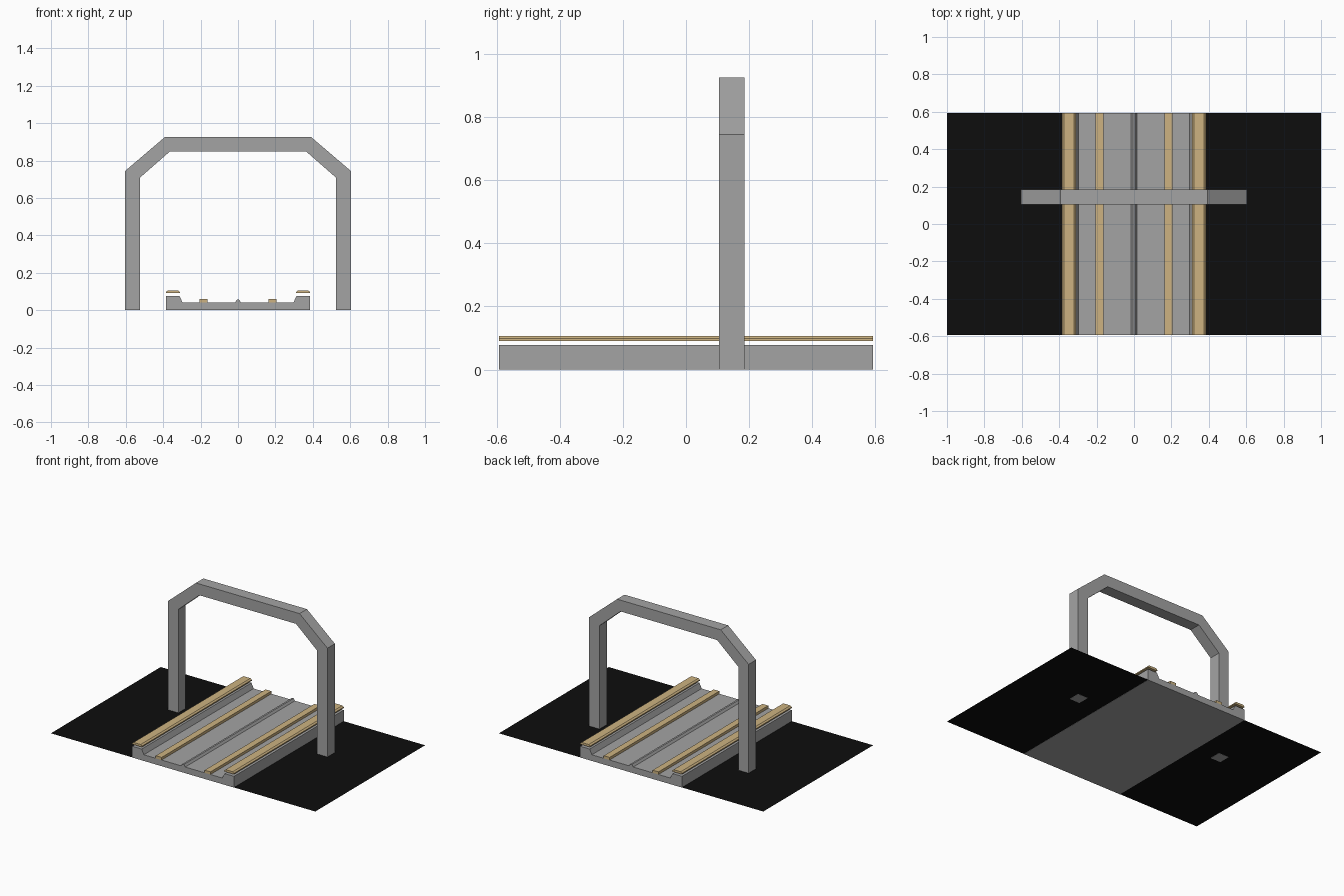
import bpy
import bmesh

cube = bpy.data.objects.get("Cube")
if cube:
    bpy.data.objects.remove(cube, do_unlink=True)


def material(name, color):
    m = bpy.data.materials.new(name)
    m.use_nodes = True
    m.diffuse_color = (*color, 1)
    m.node_tree.nodes["Principled BSDF"].inputs["Base Color"].default_value = (*color, 1)
    return m


GREY = material("concrete_grey", (0.37, 0.37, 0.37))
TAN = material("rail_tan", (0.61, 0.45, 0.22))
BLACK = material("ground_black", (0.004, 0.004, 0.004))
HALF = 0.593  # half length of the track


def finish(name, bm, mat):
    mesh = bpy.data.meshes.new(name)
    bmesh.ops.recalc_face_normals(bm, faces=bm.faces)
    bm.to_mesh(mesh)
    bm.free()
    mesh.materials.append(mat)
    obj = bpy.data.objects.new(name, mesh)
    bpy.context.collection.objects.link(obj)
    return obj


def extrude_profile(name, profile, y0, y1, mat):
    """Extrude an (x, z) outline along y."""
    bm = bmesh.new()
    face = bm.faces.new([bm.verts.new((x, y0, z)) for x, z in profile])
    new = bmesh.ops.extrude_face_region(bm, geom=[face])["geom"]
    verts = [v for v in new if isinstance(v, bmesh.types.BMVert)]
    bmesh.ops.translate(bm, verts=verts, vec=(0, y1 - y0, 0))
    return finish(name, bm, mat)


def mirrored(half):
    return half + [(-x, z) for x, z in reversed(half) if x != 0]


# Ground sheet
bm = bmesh.new()
bm.faces.new([bm.verts.new((x, y, 0.001))
              for x, y in ((-1, -HALF), (1, -HALF), (1, HALF), (-1, HALF))])
finish("ground", bm, BLACK)

# Trough-shaped track bed with a small centre ridge
bed = mirrored([(0.385, 0), (0.385, 0.077), (0.313, 0.077), (0.297, 0.042),
                (0.016, 0.042), (0.006, 0.057), (0, 0.057)])
extrude_profile("track_bed", bed, -HALF, HALF, GREY)

# Inner strips and raised outer rails
for side, s in (("left", 1), ("right", -1)):
    strip = [(0.163, 0.042), (0.207, 0.042), (0.207, 0.06), (0.163, 0.06)]
    extrude_profile(side + "_inner_strip", [(s * x, z) for x, z in strip], -HALF, HALF, TAN)
    rail = [(0.311, 0.091), (0.385, 0.091), (0.385, 0.098), (0.375, 0.106),
            (0.321, 0.106), (0.311, 0.098)]
    extrude_profile(side + "_outer_rail", [(s * x, z) for x, z in rail], -HALF, HALF, TAN)

# Gantry arch across the track
outer = [(0.603, 0), (0.603, 0.745), (0.392, 0.925)]
inner = [(0.525, 0), (0.525, 0.708), (0.365, 0.848)]
arch = mirrored(outer) + [(-x, z) for x, z in inner] + inner[::-1]
extrude_profile("gantry_arch", arch, 0.105, 0.185, GREY)
